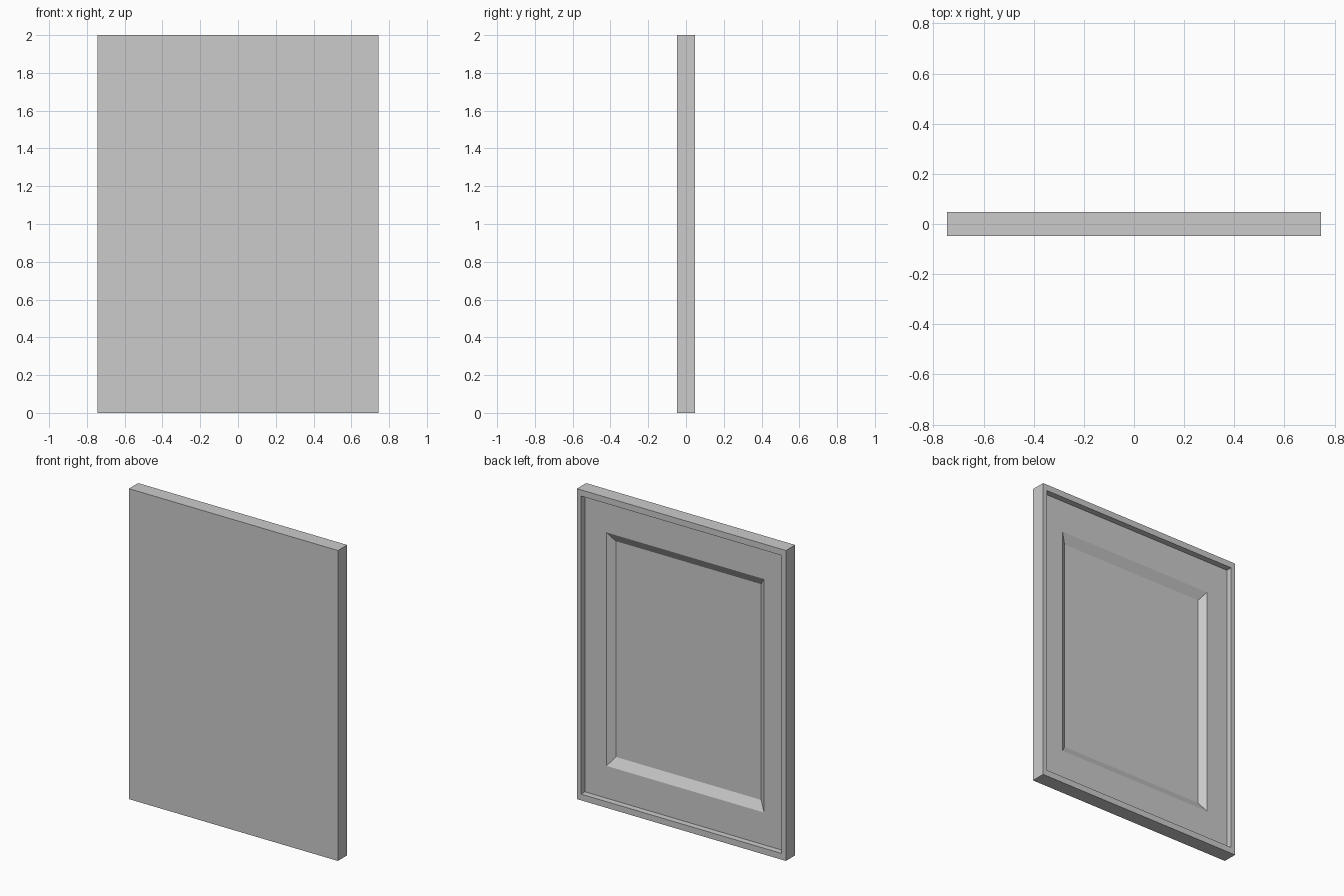
import bpy, bmesh

if "Cube" in bpy.data.objects:
    bpy.data.objects.remove(bpy.data.objects["Cube"])

# Concentric rectangles from the plain front face to the stepped back:
# (half width, half height, depth y)
LOOPS = [
    (0.745, 1.000, -0.047),   # flat front
    (0.745, 1.000, 0.047),    # outer edge of back rim
    (0.715, 0.960, 0.047),    # inner edge of back rim
    (0.715, 0.960, 0.008),    # recessed frame, outer edge
    (0.561, 0.752, 0.008),    # recessed frame, inner edge
    (0.518, 0.695, -0.025),   # sunken centre panel
]

bm = bmesh.new()


def rectangle(hx, hz, y):
    return [bm.verts.new((sx * hx, y, 1 + sz * hz))
            for sx, sz in ((-1, -1), (1, -1), (1, 1), (-1, 1))]


rings = [rectangle(*loop) for loop in LOOPS]

# Walls, rim and bevels between neighbouring rectangles
for a, b in zip(rings, rings[1:]):
    for i in range(4):
        j = (i + 1) % 4
        bm.faces.new((a[i], a[j], b[j], b[i]))

# Front face and centre panel
bm.faces.new(rings[0])
bm.faces.new(rings[-1])
bmesh.ops.recalc_face_normals(bm, faces=bm.faces)

mesh = bpy.data.meshes.new("door_panel")
bm.to_mesh(mesh)
bm.free()
bpy.context.collection.objects.link(bpy.data.objects.new("door_panel", mesh))
